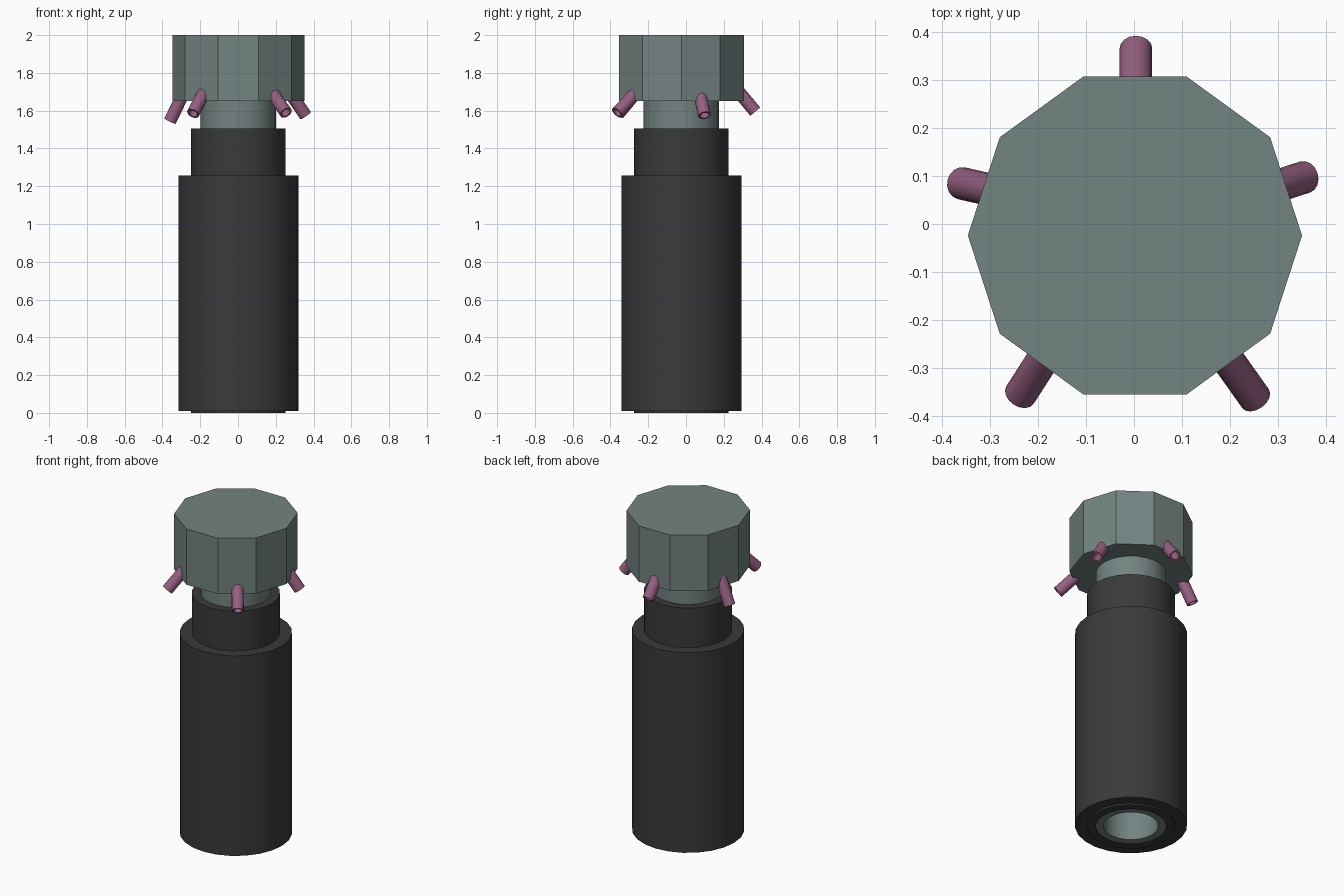
import bpy, bmesh, math
from mathutils import Vector

if "Cube" in bpy.data.objects:
    bpy.data.objects.remove(bpy.data.objects["Cube"])

CX, CY = 0.002, -0.024  # axis of the main body


def material(name, rgb):
    m = bpy.data.materials.new(name)
    m.diffuse_color = (*rgb, 1)
    m.use_nodes = True
    m.node_tree.nodes["Principled BSDF"].inputs["Base Color"].default_value = m.diffuse_color
    return m


GREY = material("grey_green", (0.171, 0.227, 0.220))
BLACK = material("charcoal", (0.042, 0.042, 0.042))
PINK = material("mauve", (0.30, 0.115, 0.216))


def lathe(name, profile, sides, mat, smooth=True, closed=True):
    """Spin a (radius, z) profile about z; radius 0 makes a pole."""
    bm = bmesh.new()
    rings = []
    for r, z in profile:
        if r == 0:
            rings.append([bm.verts.new((0, 0, z))] * sides)
        else:
            rings.append([bm.verts.new((r * math.cos(2 * math.pi * i / sides),
                                        r * math.sin(2 * math.pi * i / sides), z))
                          for i in range(sides)])
    pairs = list(zip(rings, rings[1:]))
    if closed:
        pairs.append((rings[-1], rings[0]))
    for a, b in pairs:
        for i in range(sides):
            j = (i + 1) % sides
            quad = list(dict.fromkeys((a[i], a[j], b[j], b[i])))
            bm.faces.new(quad)
    bmesh.ops.recalc_face_normals(bm, faces=bm.faces)
    mesh = bpy.data.meshes.new(name)
    bm.to_mesh(mesh)
    bm.free()
    mesh.materials.append(mat)
    ob = bpy.data.objects.new(name, mesh)
    bpy.context.collection.objects.link(ob)
    ob.location = (CX, CY, 0)
    if smooth:
        bpy.ops.object.select_all(action='DESELECT')
        ob.select_set(True)
        bpy.context.view_layer.objects.active = ob
        bpy.ops.object.shade_smooth_by_angle(angle=math.radians(30))
    return ob


def tube(name, r_out, r_in, z0, z1, sides, mat):
    return lathe(name, [(r_out, z0), (r_out, z1), (r_in, z1), (r_in, z0)], sides, mat)


# Nested sleeves of the body, open at the bottom
tube("outer_sleeve", 0.318, 0.25, 0.01, 1.258, 24, BLACK)
tube("middle_sleeve", 0.25, 0.20, 0.0, 1.505, 24, BLACK)
tube("inner_tube", 0.20, 0.155, 0.005, 1.655, 24, GREY)

# Ten-sided cap
cap = lathe("cap", [(0.349, 1.652), (0.349, 2.0)], 10, GREY, smooth=False, closed=False)
bm = bmesh.new()
bm.from_mesh(cap.data)
bmesh.ops.holes_fill(bm, edges=bm.edges)
bmesh.ops.recalc_face_normals(bm, faces=bm.faces)
bm.to_mesh(cap.data)
bm.free()

# Hollow spouts slanting out from under the cap: (end centre, outward direction)
SPOUTS = {
    "left_spout": ((-0.36, 0.085, 1.545), (-10.5, 2.4, -21.5)),
    "right_spout": ((0.357, 0.098, 1.575), (10.5, 3.4, -15.5)),
    "front_right_spout": ((0.254, -0.365, 1.589), (11.7, -16.5, -17)),
    "front_left_spout": ((-0.238, -0.357, 1.585), (-9, -14, -17)),
    "back_spout": ((0.004, 0.367, 1.595), (0, 13, -15.5)),
}
for name, (end, direction) in SPOUTS.items():
    ob = tube(name, 0.034, 0.024, -0.19, 0.0, 16, PINK)
    ob.rotation_euler = Vector(direction).to_track_quat('Z', 'Y').to_euler()
    ob.location = end
